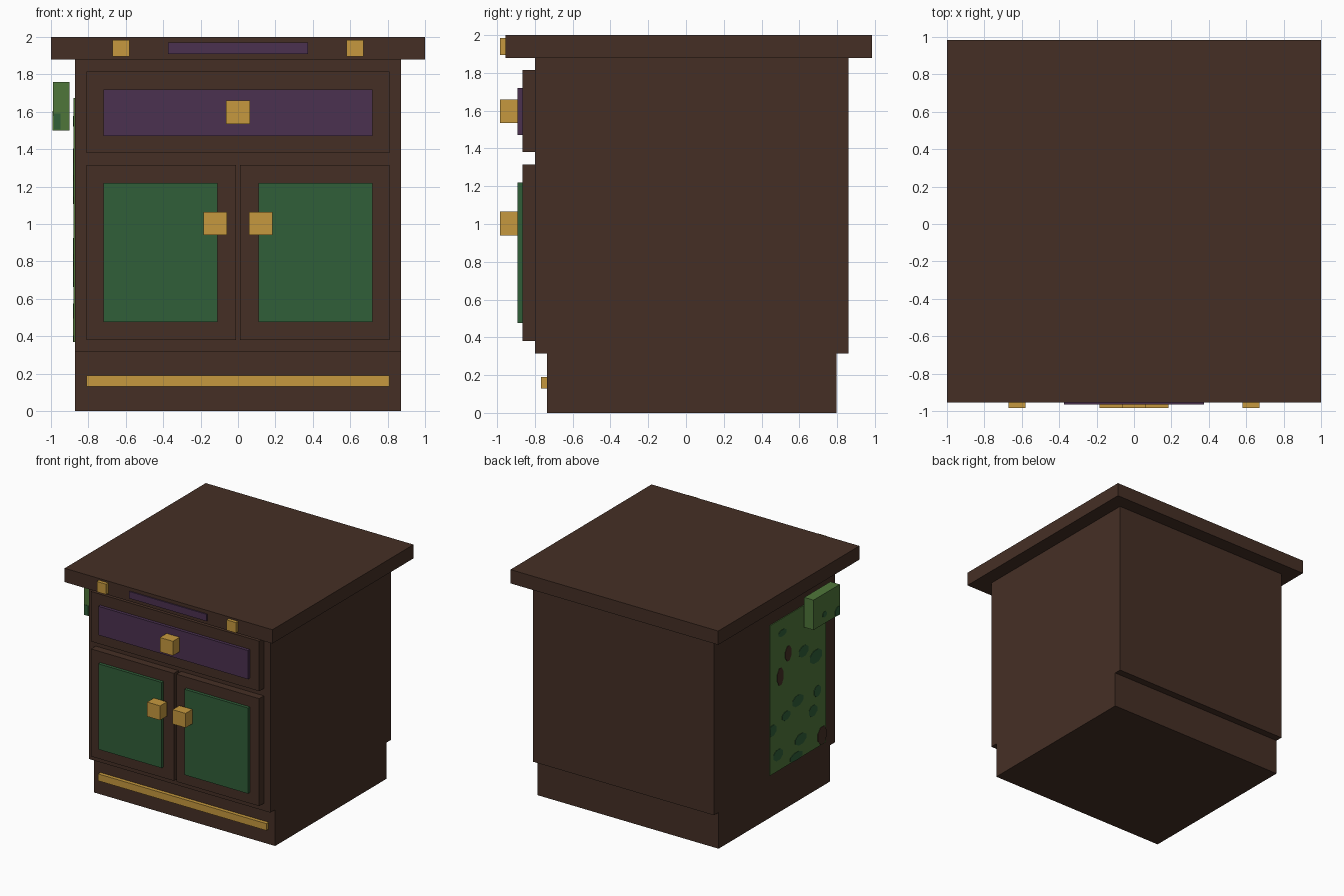
import bpy, bmesh, math

if "Cube" in bpy.data.objects:
    bpy.data.objects.remove(bpy.data.objects["Cube"], do_unlink=True)


def material(name, rgb):
    """Flat material from 0-255 display values, stored as linear."""
    lin = [((c / 255 + 0.055) / 1.055) ** 2.4 for c in rgb] + [1]
    m = bpy.data.materials.new(name)
    m.use_nodes = True
    m.diffuse_color = lin
    m.node_tree.nodes["Principled BSDF"].inputs["Base Color"].default_value = lin
    return m


wood = material("dark wood", (69, 47, 37))
gold = material("brass", (198, 153, 62))
purple = material("purple inlay", (75, 49, 80))
green = material("green inlay", (48, 94, 57))
moss = material("moss green", (79, 118, 58))


def finish(name, bm, mat):
    mesh = bpy.data.meshes.new(name)
    bmesh.ops.recalc_face_normals(bm, faces=bm.faces)
    bm.to_mesh(mesh)
    bm.free()
    mesh.materials.append(mat)
    ob = bpy.data.objects.new(name, mesh)
    bpy.context.collection.objects.link(ob)
    return ob


def box(name, mat, x, y, z):
    """Box from its (min, max) range on each axis."""
    bm = bmesh.new()
    bmesh.ops.create_cube(bm, size=1)
    for v in bm.verts:
        for i, (lo, hi) in enumerate((x, y, z)):
            v.co[i] = lo if v.co[i] < 0 else hi
    return finish(name, bm, mat)


def spots(name, mat, face_x, y_range, z_range, marks):
    """Thin eight-sided patches lying on a side surface, kept within its edges."""
    bm = bmesh.new()
    for y, z, ry, rz in marks:
        ring = []
        for k in range(8):
            a = math.tau * (k + 0.5) / 8
            py = min(max(y + ry * math.cos(a), y_range[0]), y_range[1])
            pz = min(max(z + rz * math.sin(a), z_range[0]), z_range[1])
            ring.append(bm.verts.new((face_x, py, pz)))
        face = bm.faces.new(ring)
        out = bmesh.ops.extrude_face_region(bm, geom=[face])["geom"]
        for v in out:
            if isinstance(v, bmesh.types.BMVert):
                v.co.x -= 0.003
    return finish(name, bm, mat)


# Carcass, plinth and worktop
box("cabinet_body", wood, (-.872, .872), (-.80, .86), (.315, 1.88))
box("plinth", wood, (-.872, .872), (-.735, .797), (0, .315))
box("worktop", wood, (-1, 1), (-.955, .985), (1.88, 2))
box("plinth_trim", gold, (-.81, .81), (-.767, -.735), (.13, .19))

# Drawer
box("drawer_front", wood, (-.81, .81), (-.865, -.80), (1.38, 1.815))
box("drawer_inlay", purple, (-.72, .72), (-.892, -.865), (1.47, 1.72))
box("drawer_knob", gold, (-.063, .063), (-.985, -.892), (1.535, 1.66))
box("worktop_inlay", purple, (-.373, .373), (-.965, -.955), (1.91, 1.97))

# Mirrored doors, knobs and worktop studs
for side, s in (("left", 1), ("right", -1)):
    def span(a, b):
        return tuple(sorted((s * a, s * b)))
    box(side + "_door", wood, span(.012, .81), (-.865, -.80), (.38, 1.315))
    box(side + "_door_inlay", green, span(.11, .72), (-.892, -.865), (.475, 1.22))
    box(side + "_door_knob", gold, span(.06, .185), (-.985, -.892), (.94, 1.065))
    box(side + "_worktop_stud", gold, span(.58, .67), (-.985, -.955), (1.895, 1.985))

# Mossy cloth on the side, with its spots and worn holes
cloth_y, cloth_z = (-.67, .10), (.37, 1.675)
box("side_cloth", moss, (-.879, -.872), cloth_y, cloth_z)
spots("cloth_spots", green, -.879, cloth_y, cloth_z, [
    (-.36, 1.28, .07, .05), (-.28, .88, .08, .05), (-.12, .81, .06, .04),
    (.07, .75, .06, .05), (-.32, .53, .08, .05), (-.26, .40, .09, .04),
    (-.01, .51, .07, .05), (-.49, .71, .06, .05), (-.55, .86, .05, .05),
    (-.53, 1.17, .09, .06), (-.07, 1.55, .06, .03)])
spots("cloth_holes", wood, -.879, cloth_y, cloth_z, [
    (-.15, 1.34, .045, .07), (-.04, 1.18, .045, .08), (-.62, .45, .07, .08)])

# Mossy block beside the cloth
block_y, block_z = (-.70, -.34), (1.50, 1.76)
box("side_block", moss, (-.99, -.90), block_y, block_z)
spots("block_spots", green, -.99, block_y, block_z, [
    (-.49, 1.58, .03, .025), (-.68, 1.53, .05, .05)])
box("block_front_patch", green, (-.985, -.95), (-.703, -.70), (1.505, 1.59))
